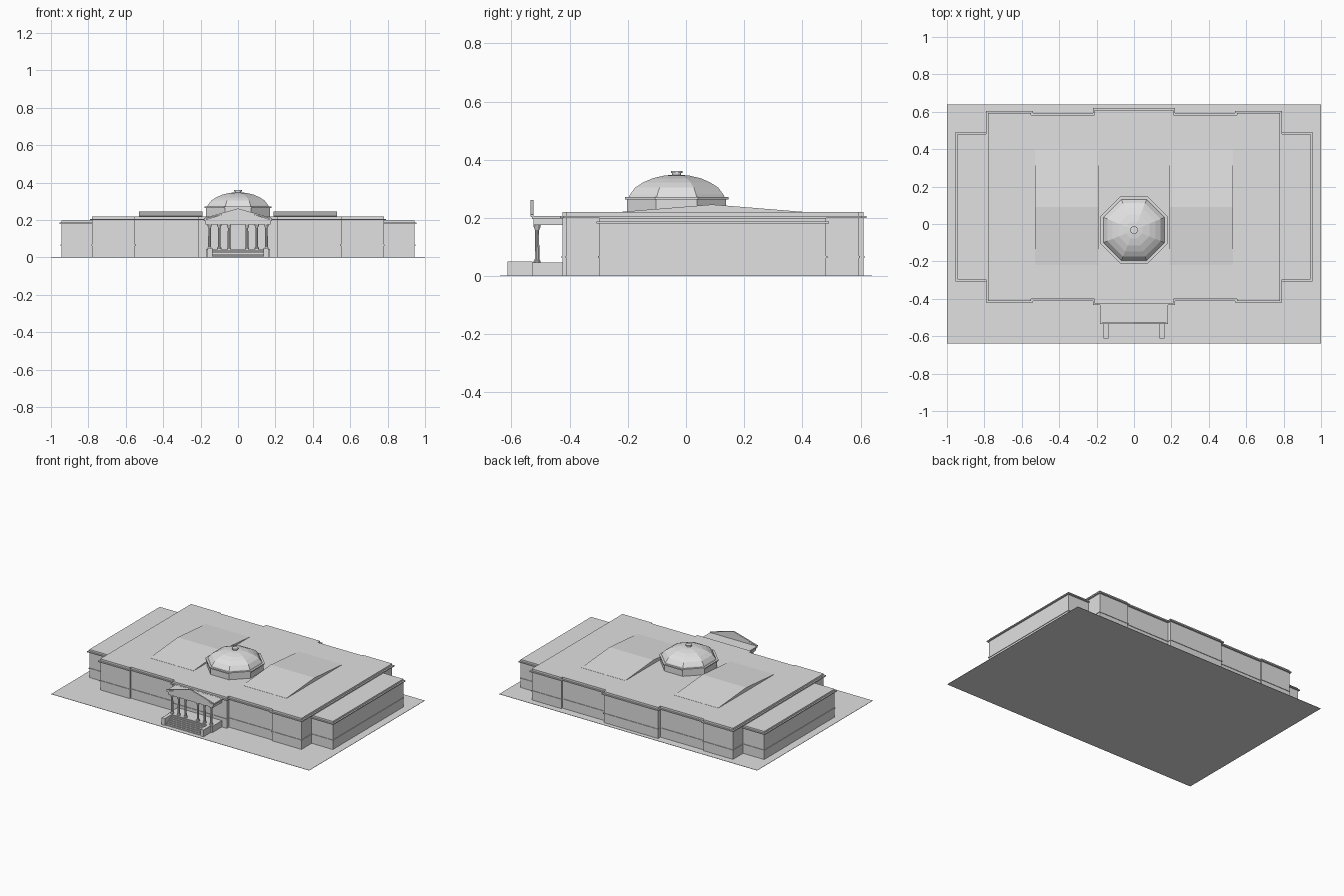
import bpy, bmesh, math
from mathutils import Vector

if "Cube" in bpy.data.objects:
    bpy.data.objects.remove(bpy.data.objects["Cube"], do_unlink=True)

stone = bpy.data.materials.new("pale_stone")
stone.use_nodes = True
GREY = (0.75, 0.75, 0.75, 1)
stone.diffuse_color = GREY
stone.node_tree.nodes["Principled BSDF"].inputs["Base Color"].default_value = GREY


def finish(name, bm):
    bmesh.ops.recalc_face_normals(bm, faces=bm.faces)
    mesh = bpy.data.meshes.new(name)
    bm.to_mesh(mesh)
    bm.free()
    mesh.materials.append(stone)
    obj = bpy.data.objects.new(name, mesh)
    bpy.context.collection.objects.link(obj)
    return obj


def extrude(name, points, direction):
    """Solid made by pushing a flat outline along a direction."""
    bm = bmesh.new()
    face = bm.faces.new([bm.verts.new(p) for p in points])
    new = bmesh.ops.extrude_face_region(bm, geom=[face])["geom"]
    bmesh.ops.translate(bm, vec=direction,
                        verts=[v for v in new if isinstance(v, bmesh.types.BMVert)])
    return finish(name, bm)


def prism(name, outline, z0, z1):
    return extrude(name, [(x, y, z0) for x, y in outline], Vector((0, 0, z1 - z0)))


def box(name, x0, x1, y0, y1, z0, z1):
    return prism(name, [(x0, y0), (x1, y0), (x1, y1), (x0, y1)], z0, z1)


def lathe(name, cx, cy, profile, sides, flat=False):
    """Many-sided turned part; flat=True measures radii to the face middles."""
    bm = bmesh.new()
    k = 1 / math.cos(math.pi / sides) if flat else 1
    rings = []
    for r, z in profile:
        ring = []
        for i in range(sides):
            a = math.tau * (i + 0.5) / sides
            ring.append(bm.verts.new((cx + r * k * math.cos(a), cy + r * k * math.sin(a), z)))
        rings.append(ring)
    for a, b in zip(rings, rings[1:]):
        for i in range(sides):
            j = (i + 1) % sides
            bm.faces.new((a[i], a[j], b[j], b[i]))
    bm.faces.new(rings[0])
    bm.faces.new(rings[-1])
    return finish(name, bm)


def main_plan(o):
    """Stepped outline of the main block, grown outwards by o."""
    def half(ys, sign):
        centre, middle, corner = (y + sign * o for y in ys)
        return [(0.21 + o, centre), (0.21 + o, middle), (0.55 - o, middle),
                (0.55 - o, corner), (0.78 + o, corner)]
    right = half((-0.424, -0.401, -0.411), -1) + half((0.61, 0.584, 0.594), 1)[::-1]
    return right + [(-x, y) for x, y in reversed(right)]


def wing_plan(side, o):
    x0, x1, y0, y1 = 0.76, 0.944 + o, -0.298 - o, 0.482 + o
    return [(side * x, y) for x, y in ((x0, y0), (x1, y0), (x1, y1), (x0, y1))]


# Ground sheet
box("ground", -1, 1, -0.64, 0.64, 0, 0.002)

# Main block and end wings: walls, string course, cornice, blocking course
LAYERS = (("walls", 0, 0.0, 1.0), ("string_course", 0.004, 0.285, 0.315),
          ("cornice", 0.01, 0.905, 0.94))
for part, o, low, high in LAYERS:
    prism("main_" + part, main_plan(o), low * 0.22, high * 0.22)
    for side, label in ((1, "left"), (-1, "right")):
        scale = 0.22 if part == "string_course" else 0.199
        prism(f"{label}_wing_{part}", wing_plan(side, o), low * scale, high * scale)

# Low gabled skylights on the roof
for side, label in ((1, "left"), (-1, "right")):
    x = 0.19 if side > 0 else -0.53
    gable = [(x, -0.22, 0.215), (x, 0.4, 0.215), (x, 0.4, 0.221),
             (x, 0.09, 0.246), (x, -0.22, 0.221)]
    extrude(label + "_skylight", gable, Vector((0.34, 0, 0)))

# Eight-sided drum, dome and lantern
DY = -0.032
lathe("dome_drum", 0, DY, [(0.17, 0.215), (0.17, 0.266)], 8, True)
lathe("drum_cornice", 0, DY, [(0.178, 0.264), (0.178, 0.272)], 8, True)
lathe("dome", 0, DY, [(0.165, 0.27), (0.161, 0.28), (0.143, 0.304), (0.115, 0.322),
                      (0.083, 0.336), (0.045, 0.345), (0.015, 0.348)], 8, True)
lathe("lantern", 0, DY, [(0.016, 0.343), (0.016, 0.354), (0.021, 0.354), (0.021, 0.361)], 12)

# Portico floor, stair and cheek walls
box("portico_floor", -0.172, 0.172, -0.53, -0.42, 0, 0.046)
STEPS = 6
for i in range(STEPS):
    box(f"step_{i + 1}", -0.139, 0.139, -0.607 + i * 0.013, -0.525,
        0, 0.046 * (i + 1) / (STEPS + 1))
for side, label in ((1, "left"), (-1, "right")):
    a, b = sorted((side * 0.137, side * 0.162))
    box(label + "_stair_cheek", a, b, -0.613, -0.528, 0, 0.05)

# Columns with base and flared capital
for side, label in ((1, "left"), (-1, "right")):
    for n, x in enumerate((0.048, 0.1, 0.152)):
        lathe(f"{label}_column_{n + 1}", side * x, -0.512,
              [(0.012, 0.045), (0.012, 0.052), (0.008, 0.056), (0.007, 0.158),
               (0.012, 0.17), (0.012, 0.177)], 10)

# Entablature, its cornice and the upright pediment
box("entablature", -0.174, 0.174, -0.524, -0.42, 0.175, 0.198)
box("portico_cornice", -0.182, 0.182, -0.53, -0.42, 0.196, 0.206)
extrude("pediment", [(-0.172, -0.532, 0.203), (0.172, -0.532, 0.203), (0, -0.532, 0.256)],
        Vector((0, 0.005, 0)))
rake = [(-0.182, -0.535, 0.204), (0, -0.535, 0.253), (0.182, -0.535, 0.204),
        (0.182, -0.535, 0.211), (0, -0.535, 0.262), (-0.182, -0.535, 0.211)]
extrude("pediment_raking_cornice", rake, Vector((0, 0.01, 0)))
